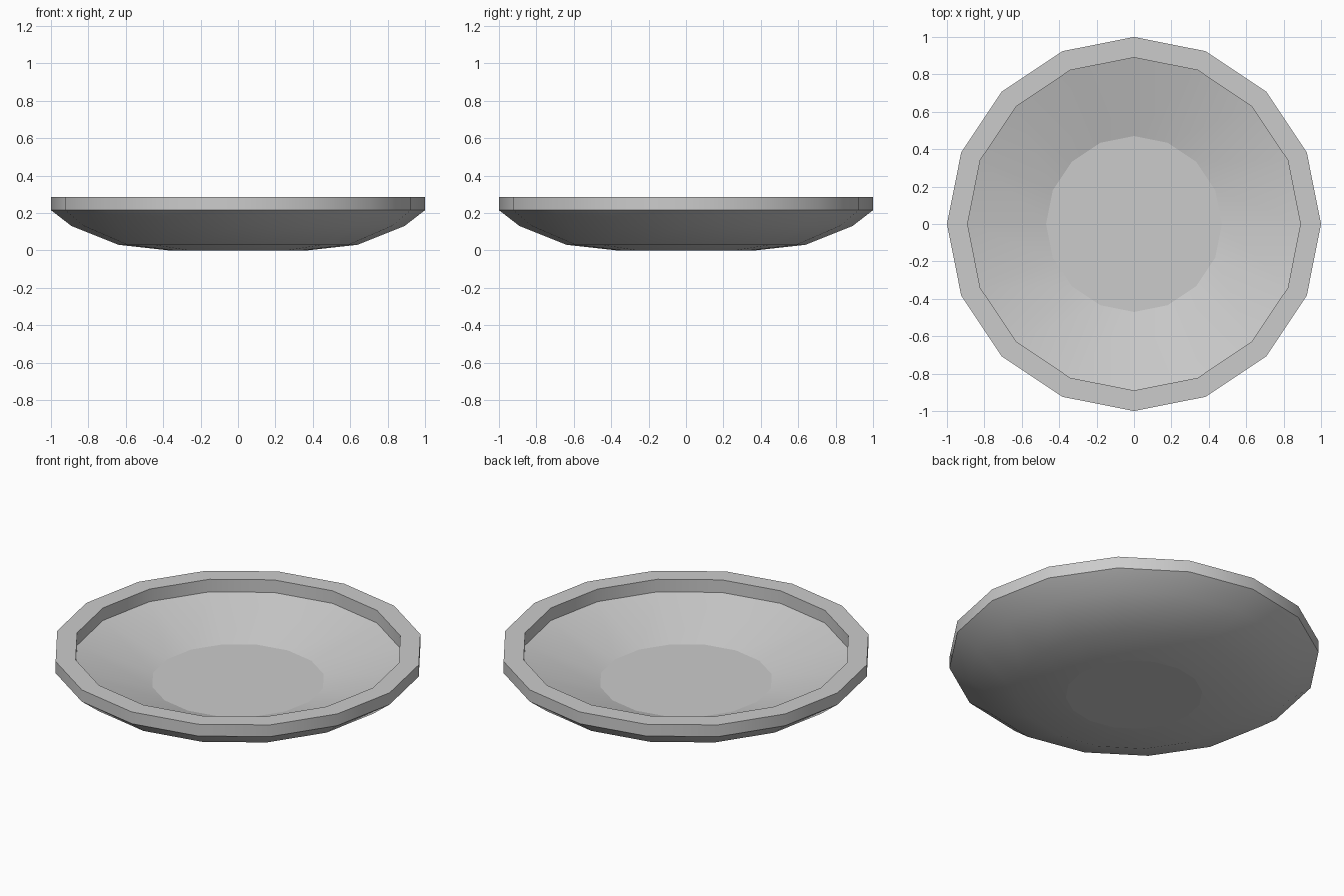
import bpy
import bmesh
from math import cos, sin, tau

cube = bpy.data.objects.get("Cube")
if cube:
    bpy.data.objects.remove(cube)

SIDES = 16
# Dish cross-section from underside centre to inner floor: radius, height, crisp edge
PROFILE = [
    (0.37, 0.0, True),
    (0.64, 0.03, False),
    (0.89, 0.13, False),
    (1.0, 0.215, True),
    (1.0, 0.285, True),
    (0.89, 0.285, True),
    (0.89, 0.21, True),
    (0.47, 0.09, True),
]

# Colour
grey = bpy.data.materials.new("light grey")
grey.use_nodes = True
colour = (0.6, 0.6, 0.6, 1.0)
grey.diffuse_color = colour
grey.node_tree.nodes["Principled BSDF"].inputs["Base Color"].default_value = colour

# Lathe the cross-section into one closed dish
bm = bmesh.new()
rings = []
for radius, height, _ in PROFILE:
    rings.append([bm.verts.new((radius * cos(tau * i / SIDES), radius * sin(tau * i / SIDES), height))
                  for i in range(SIDES)])
for lower, upper in zip(rings, rings[1:]):
    for i in range(SIDES):
        j = (i + 1) % SIDES
        bm.faces.new((lower[i], lower[j], upper[j], upper[i]))

# Flat foot and inner floor
bm.faces.new(rings[0][::-1])
bm.faces.new(rings[-1])

# Smooth around the dish, crisp at the rim, foot and floor
for face in bm.faces:
    face.smooth = True
for ring, (_, _, crisp) in zip(rings, PROFILE):
    for i in range(SIDES):
        bm.edges.get((ring[i], ring[(i + 1) % SIDES])).smooth = not crisp
bmesh.ops.recalc_face_normals(bm, faces=bm.faces[:])

mesh = bpy.data.meshes.new("dish")
bm.to_mesh(mesh)
bm.free()
mesh.materials.append(grey)
dish = bpy.data.objects.new("dish", mesh)
bpy.context.collection.objects.link(dish)
